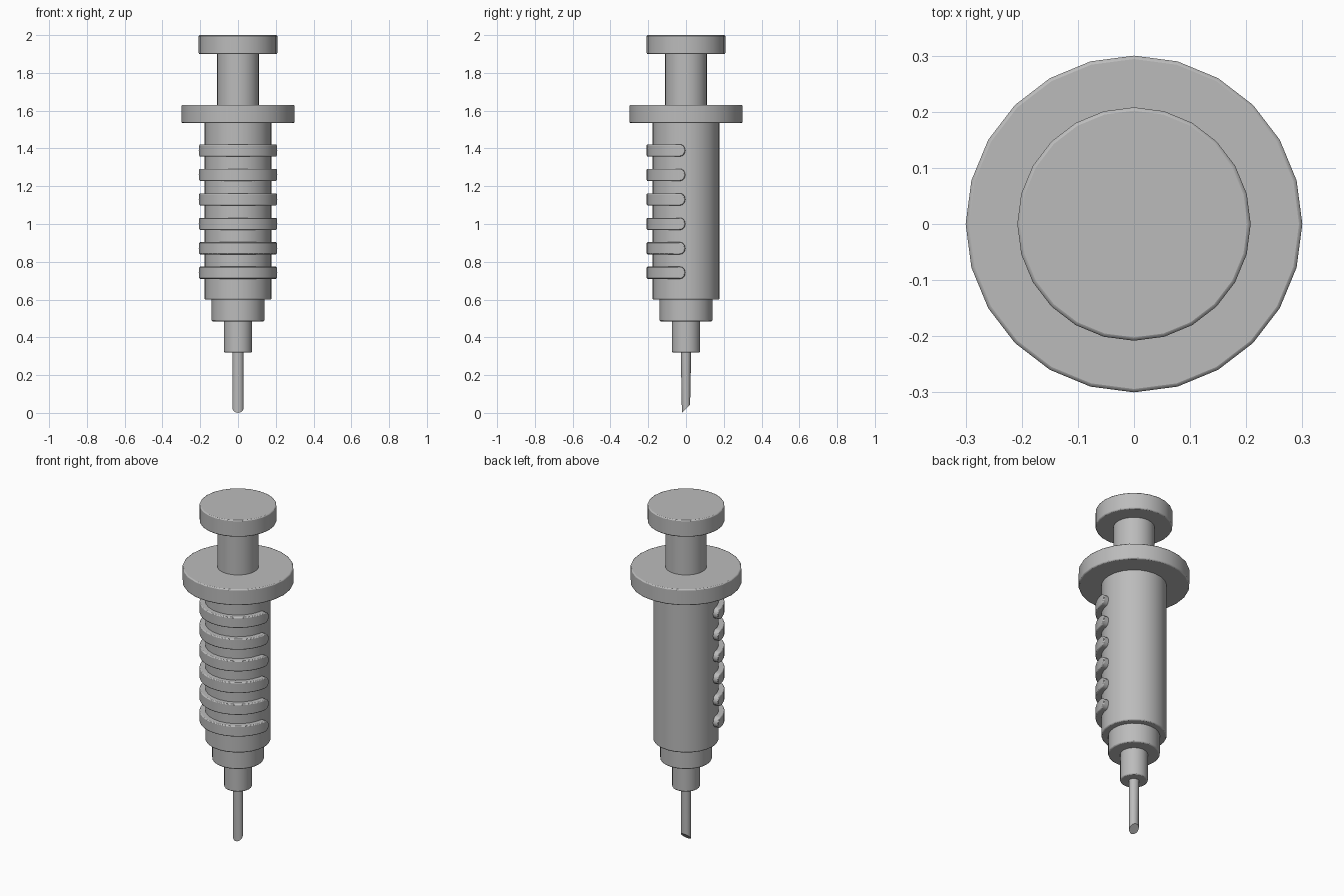
import bpy, bmesh, math
from mathutils import Matrix, Vector

cube = bpy.data.objects.get("Cube")
if cube:
    bpy.data.objects.remove(cube, do_unlink=True)

GREY = (0.5, 0.5, 0.5, 1.0)
grey = bpy.data.materials.new("plain grey")
grey.use_nodes = True
grey.diffuse_color = GREY
grey.node_tree.nodes["Principled BSDF"].inputs["Base Color"].default_value = GREY


def finish(name, bm, bevel=0.006):
    """Turn a bmesh into a softly bevelled, smooth shaded object."""
    bmesh.ops.recalc_face_normals(bm, faces=bm.faces)
    mesh = bpy.data.meshes.new(name)
    bm.to_mesh(mesh)
    bm.free()
    mesh.materials.append(grey)
    obj = bpy.data.objects.new(name, mesh)
    bpy.context.collection.objects.link(obj)
    if bevel:
        mod = obj.modifiers.new("Soft edges", 'BEVEL')
        mod.width, mod.segments = bevel, 2
        mod.limit_method, mod.angle_limit = 'ANGLE', math.radians(40)
    bpy.ops.object.select_all(action='DESELECT')
    obj.select_set(True)
    bpy.context.view_layer.objects.active = obj
    bpy.ops.object.shade_smooth_by_angle(angle=math.radians(35))
    return obj


def cylinder(name, radius, low, high, sides=24):
    bm = bmesh.new()
    bmesh.ops.create_cone(bm, cap_ends=True, segments=sides, radius1=radius,
                          radius2=radius, depth=high - low,
                          matrix=Matrix.Translation((0, 0, (low + high) / 2)))
    return finish(name, bm)


def grip_rib(name, z, inner=0.165, outer=0.208, half=0.032):
    """Half ring round the front, with semicircular ends."""
    bm = bmesh.new()
    cap = half / outer
    start, end = math.pi + 0.02, 2 * math.pi - 0.02
    a, b = start + cap, end - cap
    # outline in (angle, height): lower edge, right cap, upper edge, left cap
    steps, turn = 20, 8
    lower = [(a + (b - a) * i / steps, -half) for i in range(steps + 1)]
    upper = [(t, half) for t, _ in reversed(lower)]
    arc = [math.pi * i / turn - math.pi / 2 for i in range(1, turn)]
    right = [(b + cap * math.cos(p), half * math.sin(p)) for p in arc]
    left = [(a - cap * math.cos(p), half * math.sin(p)) for p in reversed(arc)]
    rings = []
    for r in (inner, outer):
        rings.append([bm.verts.new((r * math.cos(t), r * math.sin(t), z + h))
                      for t, h in lower + right + upper + left])
    n = len(rings[0])
    for i in range(n):
        j = (i + 1) % n
        bm.faces.new((rings[0][i], rings[0][j], rings[1][j], rings[1][i]))
    # curved surfaces: quads between the matching lower and upper points
    first_up = steps + 1 + len(right)
    for ring in rings:
        for i in range(steps):
            bm.faces.new((ring[i], ring[i + 1], ring[first_up + steps - i - 1],
                          ring[first_up + steps - i]))
        bm.faces.new(ring[steps:first_up + 1])
        bm.faces.new(ring[first_up + steps:] + ring[:1])
    return finish(name, bm, 0.005)


# Plunger, finger flange, barrel and stepped nozzle
cylinder("plunger_head", 0.208, 1.90, 2.0)
cylinder("plunger_rod", 0.112, 1.58, 1.95)
cylinder("finger_flange", 0.30, 1.535, 1.63)
cylinder("barrel", 0.177, 0.60, 1.58)
cylinder("barrel_collar", 0.14, 0.485, 0.65)
cylinder("needle_hub", 0.075, 0.32, 0.55)

# Grip ribs on the front of the barrel
for k in range(6):
    grip_rib(f"grip_rib_{k + 1}", 0.742 + k * 0.1295)

# Needle, slimmer in depth toward a slanted tip
bm = bmesh.new()
bmesh.ops.create_cone(bm, cap_ends=True, segments=16, radius1=0.029, radius2=0.029,
                      depth=0.4, matrix=Matrix.Translation((0, 0, 0.2)))
for v in bm.verts:
    if v.co.z < 0.1:
        v.co.y *= 0.75
        v.co.z = 0.022 + v.co.y
finish("needle", bm, 0)
